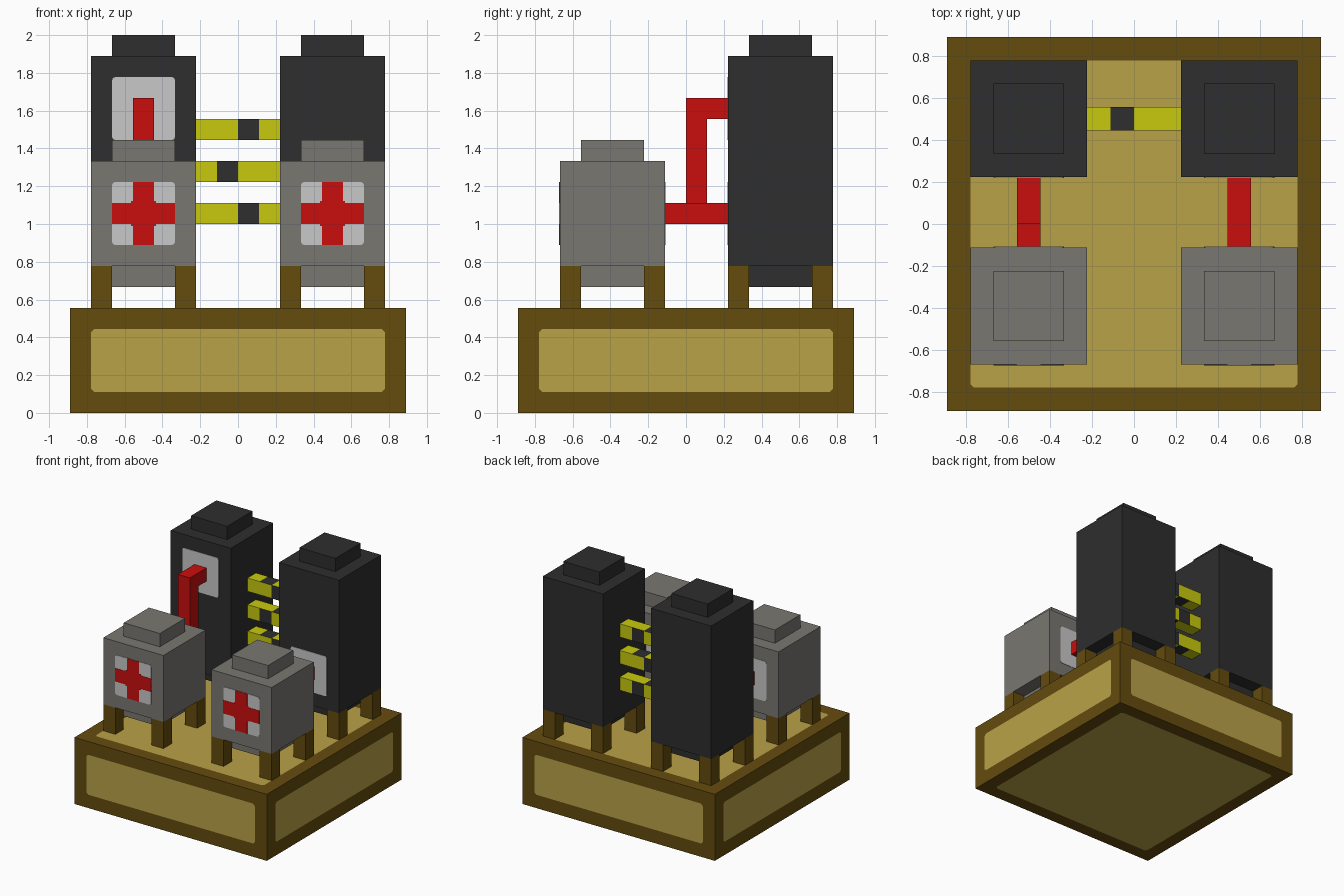
import bpy
import bmesh
from mathutils import Vector

cube = bpy.data.objects.get("Cube")
if cube:
    bpy.data.objects.remove(cube, do_unlink=True)

U = 1 / 9  # grid module: every part is sized in whole modules


def material(name, *srgb):
    rgb = [((c / 255 + 0.055) / 1.055) ** 2.4 if c > 10 else c / 3294 for c in srgb]
    mat = bpy.data.materials.new(name)
    mat.use_nodes = True
    mat.diffuse_color = (*rgb, 1)
    mat.node_tree.nodes["Principled BSDF"].inputs["Base Color"].default_value = (*rgb, 1)
    return mat


BROWN = material("dark brown", 101, 76, 13)
TAN = material("tan", 186, 162, 72)
GREY = material("warm grey", 122, 119, 113)
BLACK = material("charcoal", 46, 46, 46)
WHITE = material("light grey", 200, 200, 200)
RED = material("red", 202, 13, 13)
YELLOW = material("yellow", 200, 202, 13)


def box_mesh(lo, hi):
    bm = bmesh.new()
    bmesh.ops.create_cube(bm, size=1)
    lo, hi = Vector(lo), Vector(hi)
    for v in bm.verts:
        v.co = (lo + hi) / 2 + v.co * (hi - lo)
    return bm


def finish(bm, name, *mats):
    bmesh.ops.scale(bm, vec=(U, U, U), verts=bm.verts)
    mesh = bpy.data.meshes.new(name)
    bm.to_mesh(mesh)
    bm.free()
    for mat in mats:
        mesh.materials.append(mat)
    obj = bpy.data.objects.new(name, mesh)
    bpy.context.collection.objects.link(obj)
    return obj


def box(name, lo, hi, mat):
    return finish(box_mesh(lo, hi), name, mat)


def panel(name, cx, y, cz):
    """Thin square plate with clipped corners on a wall facing along y."""
    bm = box_mesh((cx - 1.5, y - 0.03, cz - 1.5), (cx + 1.5, y + 0.03, cz + 1.5))
    corners = [e for e in bm.edges if abs(e.verts[0].co.y - e.verts[1].co.y) > 0.01]
    bmesh.ops.bevel(bm, geom=corners, offset=0.15, segments=2, profile=0.5, affect='EDGES')
    finish(bm, name, WHITE)


def cross(name, cx, y, cz):
    for part, w, h in (("upright", 0.5, 1.5), ("bar", 1.5, 0.5), ("centre", 0.6, 0.6)):
        box(f"{name}_{part}", (cx - w, y - 0.05, cz - h), (cx + w, y, cz + h), RED)


def tank(name, x, y, top, mat):
    """Square tank on four legs, with a smaller cap above and below."""
    box(f"{name}_body", (x, y, 7), (x + 5, y + 5, top), mat)
    box(f"{name}_top_cap", (x + 1, y + 1, top), (x + 4, y + 4, top + 1), mat)
    box(f"{name}_bottom_cap", (x + 1, y + 1, 6), (x + 4, y + 4, 7), mat)
    for i, dx in enumerate((0, 4)):
        for j, dy in enumerate((0, 4)):
            box(f"{name}_leg_{i}{j}", (x + dx, y + dy, 5), (x + dx + 1, y + dy + 1, 7), BROWN)


# Base block with a framed panel on every side
bm = box_mesh((-8, -8, 0), (8, 8, 5))
sides = list(bm.faces)
bmesh.ops.inset_individual(bm, faces=sides, thickness=1, use_even_offset=True)
inner = list({v for f in sides for v in f.verts})
bmesh.ops.bevel(bm, geom=inner, offset=0.15, affect='VERTICES')
for f in bm.faces:
    f.material_index = int(f.calc_area() > 30)
finish(bm, "base", BROWN, TAN)

# Tanks, their white fittings and red crosses
for side, x in (("right", -7), ("left", 2)):
    mid = x + 2.5
    tank(f"{side}_back_tank", x, 2, 17, BLACK)
    tank(f"{side}_front_tank", x, -6, 12, GREY)
    panel(f"{side}_front_panel", mid, -6, 9.5)
    cross(f"{side}_cross", mid, -6, 9.5)
    panel(f"{side}_rear_fitting", mid, -1, 9.5)
    panel(f"{side}_back_tank_fitting", mid, 2, 14.5 if x < 0 else 9.5)

# Red pipes: a straight one on the left, a stepped one on the right
box("left_red_pipe", (4, -1, 9), (5, 2, 10), RED)
box("right_red_pipe_lower", (-5, -1, 9), (-4, 1, 10), RED)
box("right_red_pipe_riser", (-5, 0, 10), (-4, 1, 15), RED)
box("right_red_pipe_upper", (-5, 1, 14), (-4, 2, 15), RED)

# Yellow cross pipes with a black band that shifts from face to face
for i, z in enumerate((9, 11, 13)):
    bm = box_mesh((-2, 4, z), (2, 5, z + 1))
    for cut in (-1, 0, 1):
        bmesh.ops.bisect_plane(bm, geom=bm.verts[:] + bm.edges[:] + bm.faces[:],
                               plane_co=(cut, 0, 0), plane_no=(1, 0, 0))
    bm.normal_update()
    for f in bm.faces:
        on_wall = abs(f.normal.y) > 0.5
        band = 0.5 if on_wall == (i != 1) else -0.5
        f.material_index = int(abs(f.calc_center_median().x - band) < 0.1)
    finish(bm, f"yellow_pipe_{i}", YELLOW, BLACK)
